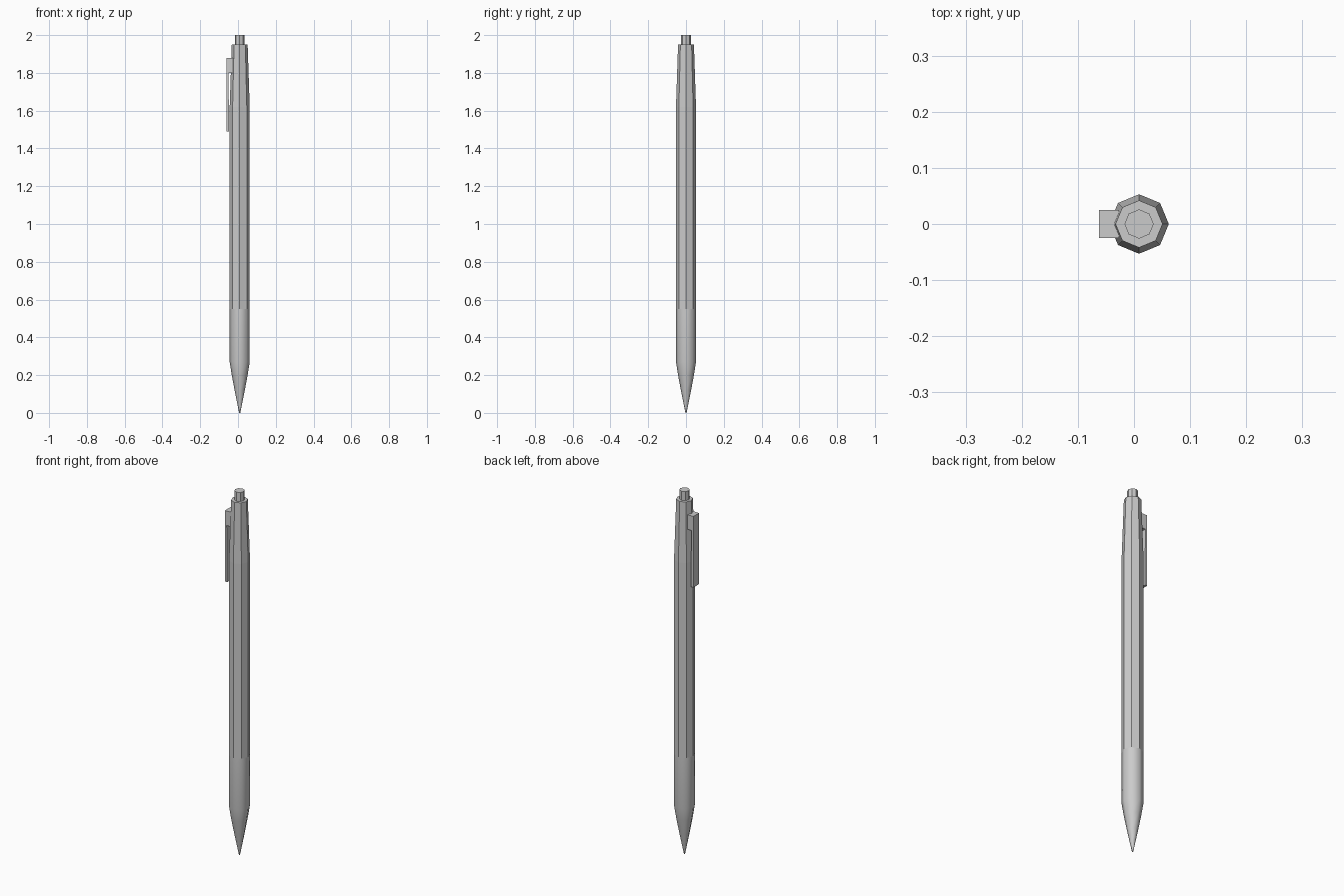
import bpy, bmesh, math

if "Cube" in bpy.data.objects:
    bpy.data.objects.remove(bpy.data.objects["Cube"])

CX = 0.009   # barrel axis, offset so that the clip keeps the model centred
SIDES = 8


def new_object(name, bm):
    bmesh.ops.recalc_face_normals(bm, faces=bm.faces)
    mesh = bpy.data.meshes.new(name)
    bm.to_mesh(mesh)
    bm.free()
    obj = bpy.data.objects.new(name, mesh)
    bpy.context.collection.objects.link(obj)
    return obj


def lathe(name, profile, smooth_below=0.0):
    """Eight-sided solid through (radius, z) rings, smooth under a height."""
    bm = bmesh.new()
    rings = []
    for r, z in profile:
        rings.append([bm.verts.new((CX + r * math.cos(i * math.tau / SIDES),
                                    r * math.sin(i * math.tau / SIDES), z))
                      for i in range(SIDES)])
    for a, b in zip(rings, rings[1:]):
        for i in range(SIDES):
            j = (i + 1) % SIDES
            face = bm.faces.new((a[i], a[j], b[j], b[i]))
            face.smooth = face.calc_center_median().z < smooth_below
    bm.faces.new(rings[0])
    bm.faces.new(rings[-1])
    return new_object(name, bm)


def extrude_xz(name, outline, half_width):
    """Side outline in x, z extruded symmetrically along y."""
    bm = bmesh.new()
    face = bm.faces.new([bm.verts.new((x, -half_width, z)) for x, z in outline])
    ext = bmesh.ops.extrude_face_region(bm, geom=[face])["geom"]
    bmesh.ops.translate(bm, vec=(0, 2 * half_width, 0),
                        verts=[v for v in ext if isinstance(v, bmesh.types.BMVert)])
    return new_object(name, bm)


# Barrel: smooth tip and grip, faceted body, tapered top
lathe("barrel", [(0.003, 0), (0.014, 0.055), (0.027, 0.12), (0.042, 0.2),
                 (0.053, 0.27), (0.053, 0.55), (0.053, 1.62), (0.042, 1.95)],
      smooth_below=0.55)

# Push button
lathe("push_button", [(0.026, 1.94), (0.026, 2.0)])

# Pocket clip: mounting block and hanging arm
extrude_xz("pocket_clip", [(-0.062, 1.49), (-0.048, 1.49), (-0.048, 1.59),
                           (-0.051, 1.80), (-0.027, 1.80), (-0.027, 1.88),
                           (-0.062, 1.88)], 0.025)
